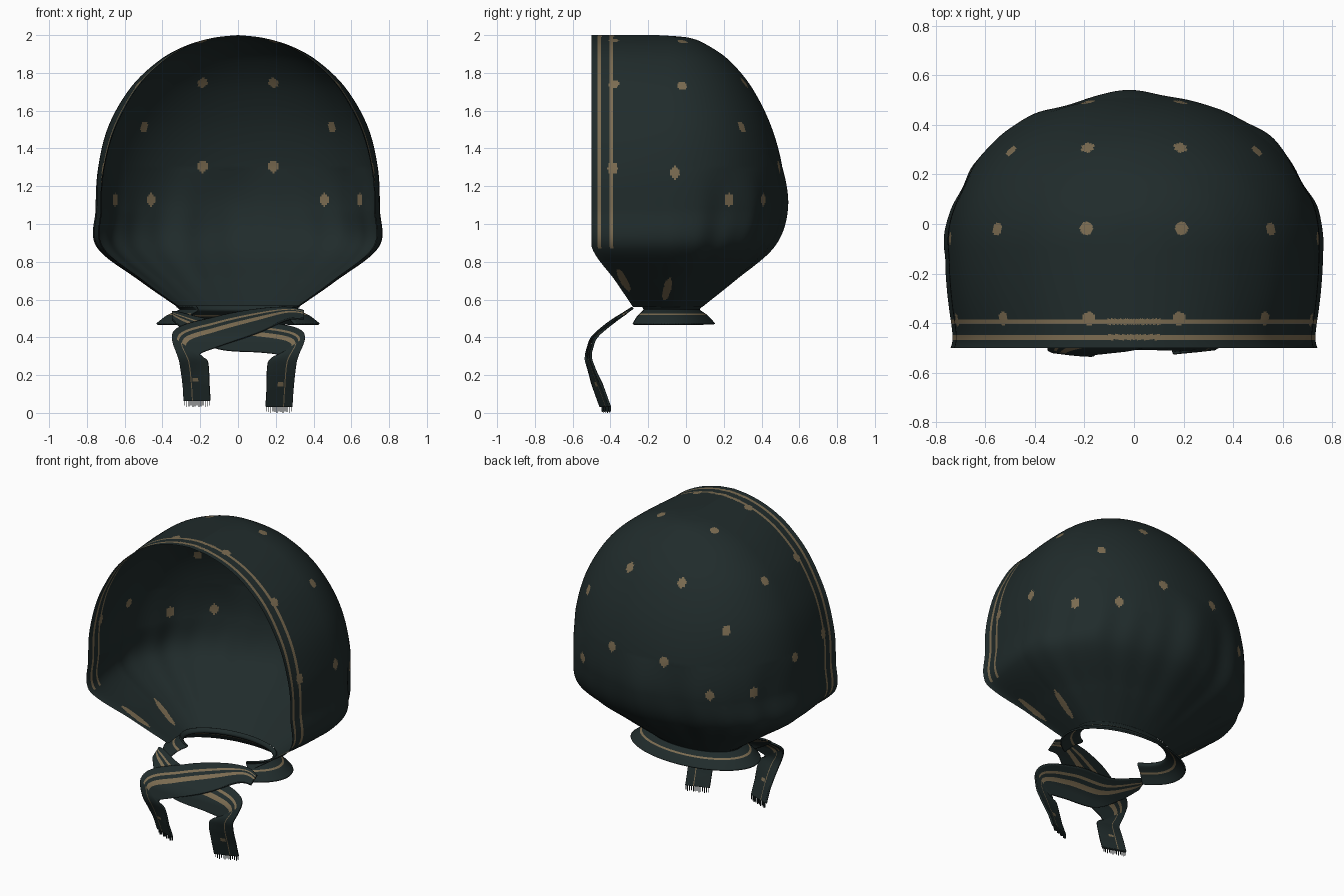
import bpy, bmesh, math
from mathutils import Vector, Matrix

if "Cube" in bpy.data.objects:
    bpy.data.objects.remove(bpy.data.objects["Cube"])


def material(name, rgb):
    m = bpy.data.materials.new(name)
    m.diffuse_color = (*rgb, 1)
    m.use_nodes = True
    m.node_tree.nodes["Principled BSDF"].inputs["Base Color"].default_value = m.diffuse_color
    return m


MATS = [material("dark_green_cloth", (0.0145, 0.0245, 0.0245)),
        material("tan_print", (0.2, 0.15, 0.083))]


def spline(keys, s):
    """Catmull-Rom through tuples, s in 0..1"""
    n = len(keys) - 1
    i = min(int(s * n), n - 1)
    f = s * n - i
    a, b, c, d = (keys[max(i - 1, 0)], keys[i], keys[i + 1], keys[min(i + 2, n)])
    return [0.5 * (2 * q + (r - p) * f + (2 * p - 5 * q + 4 * r - e) * f * f
                   + (3 * q - p - 3 * r + e) * f ** 3) for p, q, r, e in zip(a, b, c, d)]


def sheet(name, point, nu, nv, rule=None, thick=0):
    """Cloth grid from point(u, v); rule(u, v) picks tan faces"""
    verts = [point(i / nu, j / nv) for j in range(nv + 1) for i in range(nu + 1)]
    w = nu + 1
    faces = [(j * w + i, j * w + i + 1, (j + 1) * w + i + 1, (j + 1) * w + i)
             for j in range(nv) for i in range(nu)]
    me = bpy.data.meshes.new(name)
    me.from_pydata(verts, [], faces)
    for m in MATS:
        me.materials.append(m)
    for k, p in enumerate(me.polygons):
        p.use_smooth = True
        if rule and rule((k % nu + 0.5) / nu, (k // nu + 0.5) / nv):
            p.material_index = 1
    ob = bpy.data.objects.new(name, me)
    bpy.context.collection.objects.link(ob)
    if thick:
        mod = ob.modifiers.new("thickness", 'SOLIDIFY')
        mod.thickness = thick
        mod.offset = 0
    return ob


# Hood: horizontal U-shaped slices (height, half width, back y, front y)
ROWS = [(2.0, 0, -.15, -.5), (1.985, .135, .02, -.5), (1.94, .285, .125, -.5),
        (1.86, .425, .235, -.5), (1.72, .57, .35, -.5), (1.52, .685, .45, -.5),
        (1.3, .74, .51, -.5), (1.08, .75, .525, -.5), (.88, .745, .455, -.5),
        (.7, .52, .255, -.375), (.56, .32, .085, -.28)]
BEND = 0.62


def hood_point(u, v):
    z, w, yb, yf = spline(ROWS, v)
    yf = max(yf, -.5)
    t = 2 * u - 1
    a = abs(t)
    ym = min(-.1, yb - .1)
    if a < BEND:
        ang = a / BEND * math.pi / 2
        x = w * math.sin(ang) ** .95
        y = ym + (yb - ym) * max(math.cos(ang), 0) ** .95
    else:
        # sides draw in slightly towards the face, with a small flare at the hem
        p = (a - BEND) / (1 - BEND)
        draw = .06 + .03 * min(max((z - 1.2) / .4, 0), 1)
        x, y = w * (1 - draw * p * p + .03 * p ** 12), ym + (yf - ym) * p
    # gathered folds towards the neck
    k = min(max((1.3 - z) / .74, 0), 1)
    amp = .016 * math.sin(math.pi * k ** .8) * max(1 - (a / .7) ** 2, 0)
    r = 1 + amp * (math.cos(21 * t) + .6 * math.cos(34 * t + 1) + .7 * k * math.cos(62 * t))
    return (math.copysign(x, t) * r, -.1 + (y + .1) * r, z)


def hood_stripe(u, v):
    x, y, z = hood_point(u, v)
    return z > .87 and (-.468 < y < -.446 or -.406 < y < -.383)


hood = sheet("hood", hood_point, 330, 200, hood_stripe)

# Printed dots: half list, mirrored and snapped to the cloth
DOTS = [(.19, .32, 1.76), (.51, .31, 1.52), (.19, .5, 1.31), (.46, .41, 1.13),
        (.64, .23, 1.13), (.19, -.02, 1.96), (.57, -.02, 1.74), (.74, -.06, 1.27),
        (.53, -.38, 1.74), (.71, -.39, 1.29), (.18, -.38, 1.96),
        (.5, -.33, .71), (.45, -.1, .66)]
polys = [(p, p.center.copy()) for p in hood.data.polygons]
for x, y, z in DOTS:
    for s in (1, -1):
        d = Vector((s * x, y, z))
        c = min((q[1] for q in polys), key=lambda q: (q - d).length_squared)
        for p, q in polys:
            e = q - c
            if abs(e.z) < .1 and abs(e.x) < .1:
                if z > .8:
                    e.z *= .8
                else:
                    # stretched along the gathers
                    lean = .5 if y < -.2 else -.25
                    e = Vector((e.x - s * 1.35 * e.z, e.y + lean * e.z, e.z * .35))
                if e.length < (.027 if z > .8 else .021):
                    p.material_index = 1

# Neck band flaring out below the gathers (height, x radius, y radius)
BAND = [(.565, .325, .18), (.545, .305, .168), (.525, .35, .195),
        (.505, .385, .22), (.47, .43, .25)]


def band_point(u, v):
    z, rx, ry = spline(BAND, v)
    a = math.radians(-46 + 272 * u)
    return (rx * math.cos(a), -.1 + ry * math.sin(a), z)


sheet("neck_band", band_point, 80, 20, lambda u, v: .54 < v < .66, .01)

# Crossing straps lie on one sloping drape, y as a function of height
DRAPE = [(.58, -.25), (.55, -.285), (.48, -.40), (.40, -.495), (.30, -.525),
         (.15, -.47), (-.1, -.38)]


def drape(z):
    for (a, p), (b, q) in zip(DRAPE, DRAPE[1:]):
        if z >= b:
            return p + (q - p) * (a - z) / (a - b)
    return DRAPE[-1][1]


# Strap centre line (x, z) and half-width vector (x, z); the tail is shared
TAIL = [(-.235, .27, -.075, 0), (-.222, .15, -.07, 0), (-.217, .065, -.07, 0)]
FRONT = [(.35, .52, 0, .02), (.26, .525, 0, .032), (.1, .485, 0, .062),
         (-.12, .425, 0, .08), (-.27, .37, -.07, .06)] + TAIL
REAR = [(.35, .515, 0, .02), (.29, .48, .02, .05), (.12, .415, .01, .075),
        (-.12, .40, 0, .08), (-.28, .365, -.065, .06)] + TAIL


def strap(name, path, side, back, end):
    keys = [(side * x, z - (end if i > 5 else 0), side * a, c)
            for i, (x, z, a, c) in enumerate(path)]

    def point(u, v):
        x, z, a, c = spline(keys, u)
        f = 2 * v - 1
        z += c * f
        y = sum(drape(z + .012 * k) for k in range(-2, 3)) / 5
        y += back * min(max(u * 4 - .3, 0), 1) * (1 if u < .6 else max(0, 1 - (u - .6) * 6))
        if u > .6:
            # tails twist a little
            y += .025 * f * min((u - .6) * 4, 1)
        return Vector((x + a * f, y, z))

    def rule(u, v):
        if u < .6:
            return .5 < v < .64 or .76 < v < .81
        return .63 < v < .68 or (abs(u - .82) < .012 and .4 < v < .6)

    sheet(name, point, 90, 28, rule, .012)
    # frayed threads along the tail end
    bm = bmesh.new()
    for i in range(13):
        p = point(1, (i + .5) / 13)
        h = .03 + .004 * (i % 3)
        bmesh.ops.create_cube(bm, size=1, matrix=Matrix.Translation(
            p - Vector((0, -.005, h / 2 - .004))) @ Matrix.Diagonal((.004, .004, h, 1)))
    me = bpy.data.meshes.new(name + "_fringe")
    bm.to_mesh(me)
    bm.free()
    me.materials.append(MATS[0])
    bpy.context.collection.objects.link(bpy.data.objects.new(name + "_fringe", me))


strap("front_strap", FRONT, 1, -.008, 0)
strap("rear_strap", REAR, -1, .014, .031)
